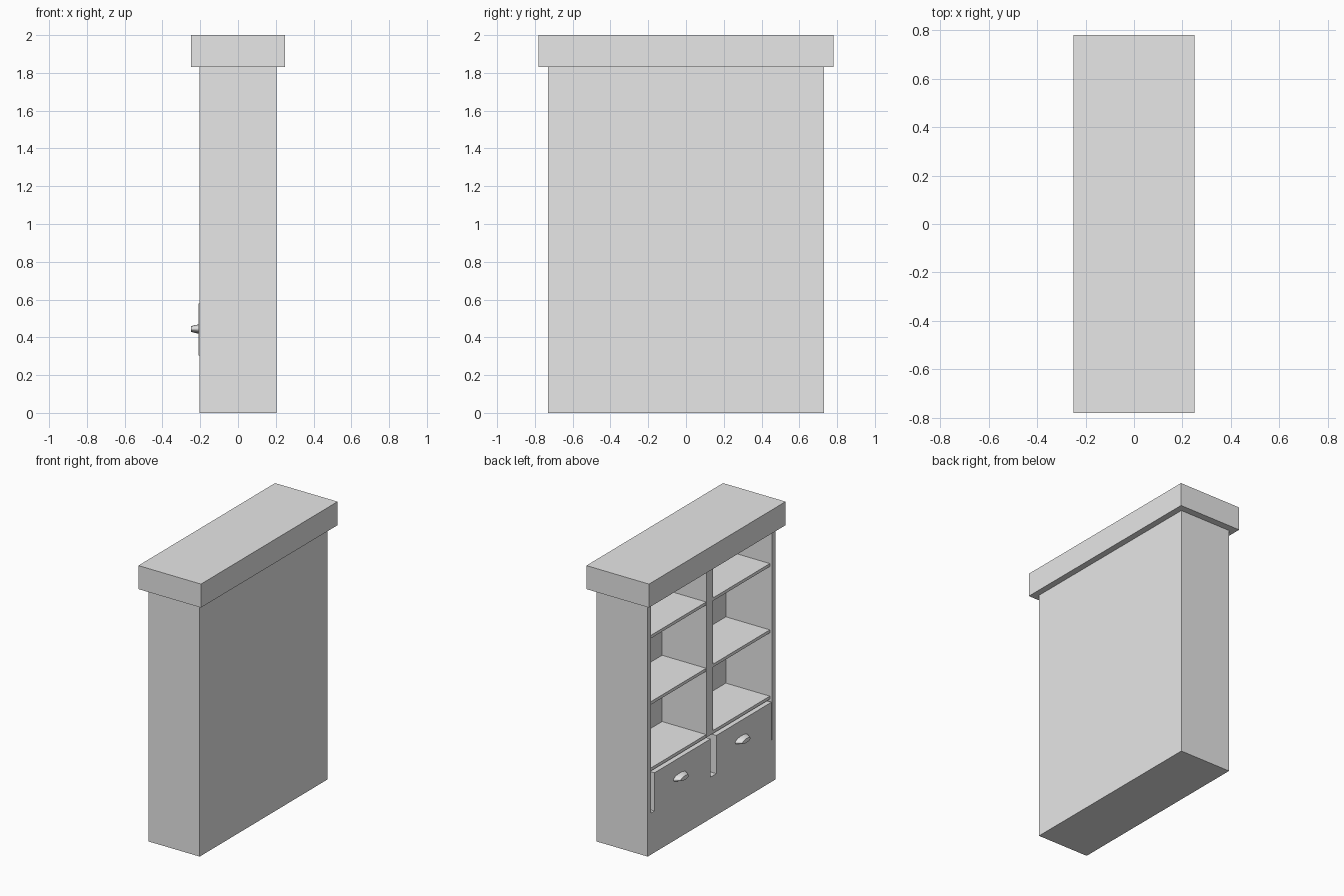
import bpy
import bmesh
from mathutils import Matrix, Vector

cube = bpy.data.objects.get("Cube")
if cube:
    bpy.data.objects.remove(cube, do_unlink=True)

# Single painted-wood colour
grey = bpy.data.materials.new("light grey")
grey.use_nodes = True
grey.diffuse_color = (0.8, 0.8, 0.8, 1)
grey.node_tree.nodes["Principled BSDF"].inputs["Base Color"].default_value = grey.diffuse_color


def finish(name, bm):
    bmesh.ops.recalc_face_normals(bm, faces=bm.faces)
    mesh = bpy.data.meshes.new(name)
    bm.to_mesh(mesh)
    bm.free()
    mesh.materials.append(grey)
    obj = bpy.data.objects.new(name, mesh)
    bpy.context.collection.objects.link(obj)
    return obj


def box_mesh(low, high):
    low, high = Vector(low), Vector(high)
    bm = bmesh.new()
    bmesh.ops.create_cube(bm, size=1)
    bmesh.ops.scale(bm, vec=high - low, verts=bm.verts)
    bmesh.ops.translate(bm, vec=(low + high) / 2, verts=bm.verts)
    return bm


def box(name, low, high):
    return finish(name, box_mesh(low, high))


OPEN_X, BACK_X, SHELF_X = -0.205, 0.165, -0.187
INNER_Y, BASE_Z, BODY_Z = 0.69, 0.3, 1.83

# Carcass: a block with one face inset and pushed in to form the cavity
bm = box_mesh((OPEN_X, -0.73, 0), (0.205, 0.73, BODY_Z))
bm.normal_update()
face = min(bm.faces, key=lambda f: f.calc_center_median().x)
bmesh.ops.inset_region(bm, faces=[face], thickness=0.04)
for v in face.verts:
    v.co.z = BASE_Z if v.co.z < 1 else BODY_Z - 0.01
    v.co.y = INNER_Y if v.co.y > 0 else -INNER_Y
extruded = bmesh.ops.extrude_discrete_faces(bm, faces=[face])["faces"]
for v in extruded[0].verts:
    v.co.x = BACK_X
finish("carcass", bm)

# Overhanging top
box("top_cap", (-0.25, -0.78, BODY_Z), (0.25, 0.78, 2))

# Shelves and central divider
for i in range(3):
    top = 0.612 + i * 0.479
    box(f"shelf_{i + 1}", (SHELF_X, -INNER_Y, top - 0.022), (BACK_X, INNER_Y, top))
box("divider", (SHELF_X - 0.001, -0.037, 0.6), (BACK_X, 0.037, BODY_Z - 0.01))

# Drawers with tapered oval pulls
for side, y0, y1, pull_y in (("left", 0.018, 0.66, 0.37), ("right", -0.677, -0.046, -0.335)):
    box(f"drawer_{side}", (-0.21, y0, BASE_Z + 0.004), (0.15, y1, 0.58))
    bm = bmesh.new()
    bmesh.ops.create_cone(bm, cap_ends=True, segments=24, radius1=1, radius2=0.6, depth=0.042)
    bmesh.ops.scale(bm, vec=(0.025, 0.075, 1), verts=bm.verts)
    bmesh.ops.transform(bm, matrix=Matrix.Translation((-0.229, pull_y, 0.444))
                        @ Matrix.Rotation(-1.5708, 4, "Y"), verts=bm.verts)
    pull = finish(f"drawer_pull_{side}", bm)
    bpy.ops.object.select_all(action="DESELECT")
    pull.select_set(True)
    bpy.context.view_layer.objects.active = pull
    bpy.ops.object.shade_smooth_by_angle(angle=0.7)
